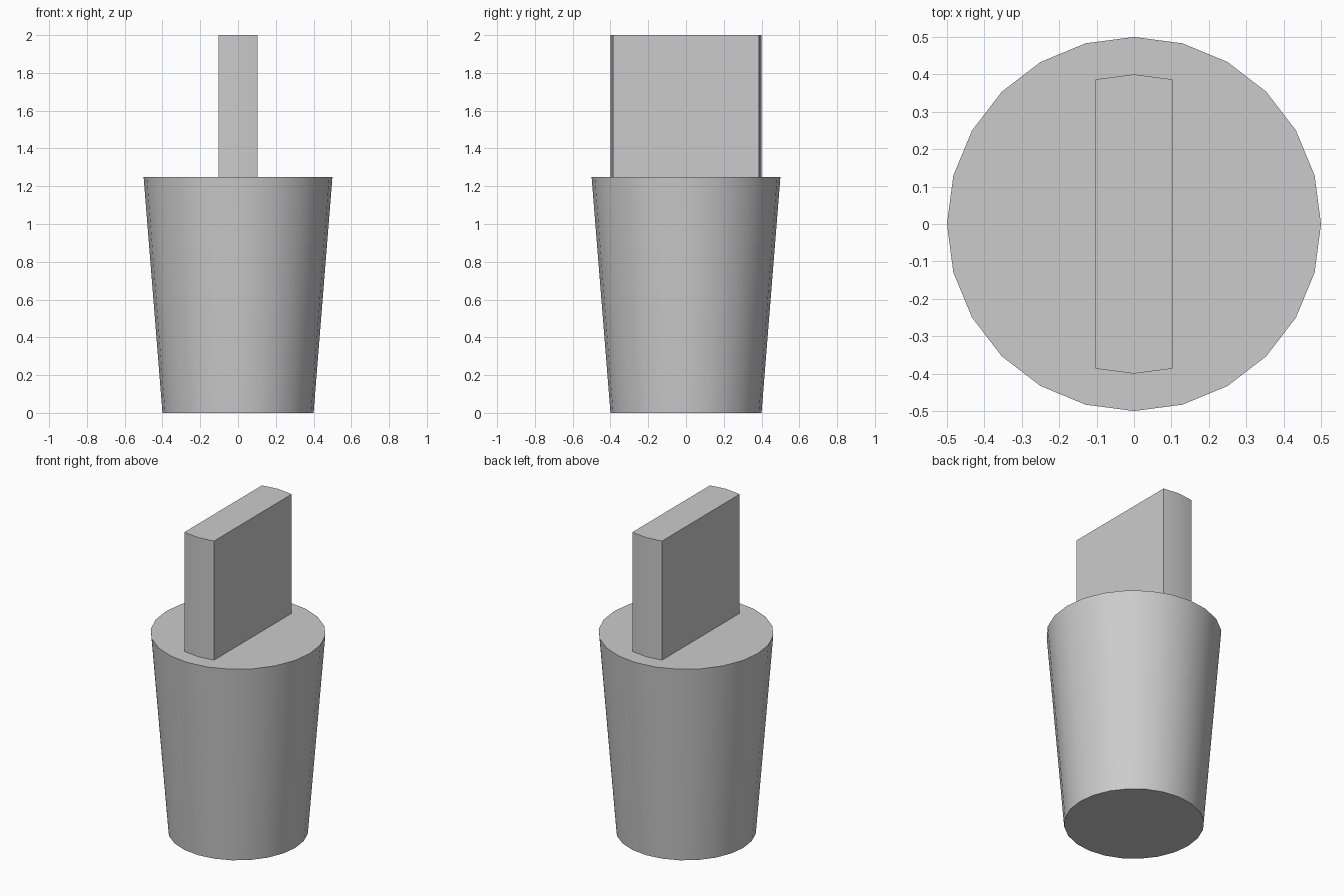
import bpy
import bmesh
from math import cos, sin, radians

cube = bpy.data.objects.get("Cube")
if cube:
    bpy.data.objects.remove(cube, do_unlink=True)

GREY = (0.6, 0.6, 0.6, 1)
mat = bpy.data.materials.new("plain grey")
mat.use_nodes = True
mat.diffuse_color = GREY
mat.node_tree.nodes["Principled BSDF"].inputs["Base Color"].default_value = GREY


def arc(radius, angles):
    return [(radius * cos(radians(a)), radius * sin(radians(a))) for a in angles]


def loft(name, lower, upper, z0, z1):
    """Closed solid between two matching outlines, smooth with sharp edges."""
    bm = bmesh.new()
    low = [bm.verts.new((x, y, z0)) for x, y in lower]
    top = [bm.verts.new((x, y, z1)) for x, y in upper]
    bm.faces.new(low[::-1])
    bm.faces.new(top)
    n = len(low)
    for i in range(n):
        j = (i + 1) % n
        bm.faces.new((low[i], low[j], top[j], top[i]))
    mesh = bpy.data.meshes.new(name)
    bm.to_mesh(mesh)
    bm.free()
    mesh.materials.append(mat)
    obj = bpy.data.objects.new(name, mesh)
    bpy.context.collection.objects.link(obj)
    bpy.ops.object.select_all(action='DESELECT')
    obj.select_set(True)
    bpy.context.view_layer.objects.active = obj
    bpy.ops.object.shade_smooth_by_angle(angle=radians(30))


# Tapered round plug
circle = range(0, 360, 15)
loft("tapered_plug", arc(0.4, circle), arc(0.5, circle), 0, 1.25)

# Flat upright tab with rounded ends
tab = arc(0.4, (-105, -90, -75, 75, 90, 105))
loft("grip_tab", tab, tab, 1.25, 2)
